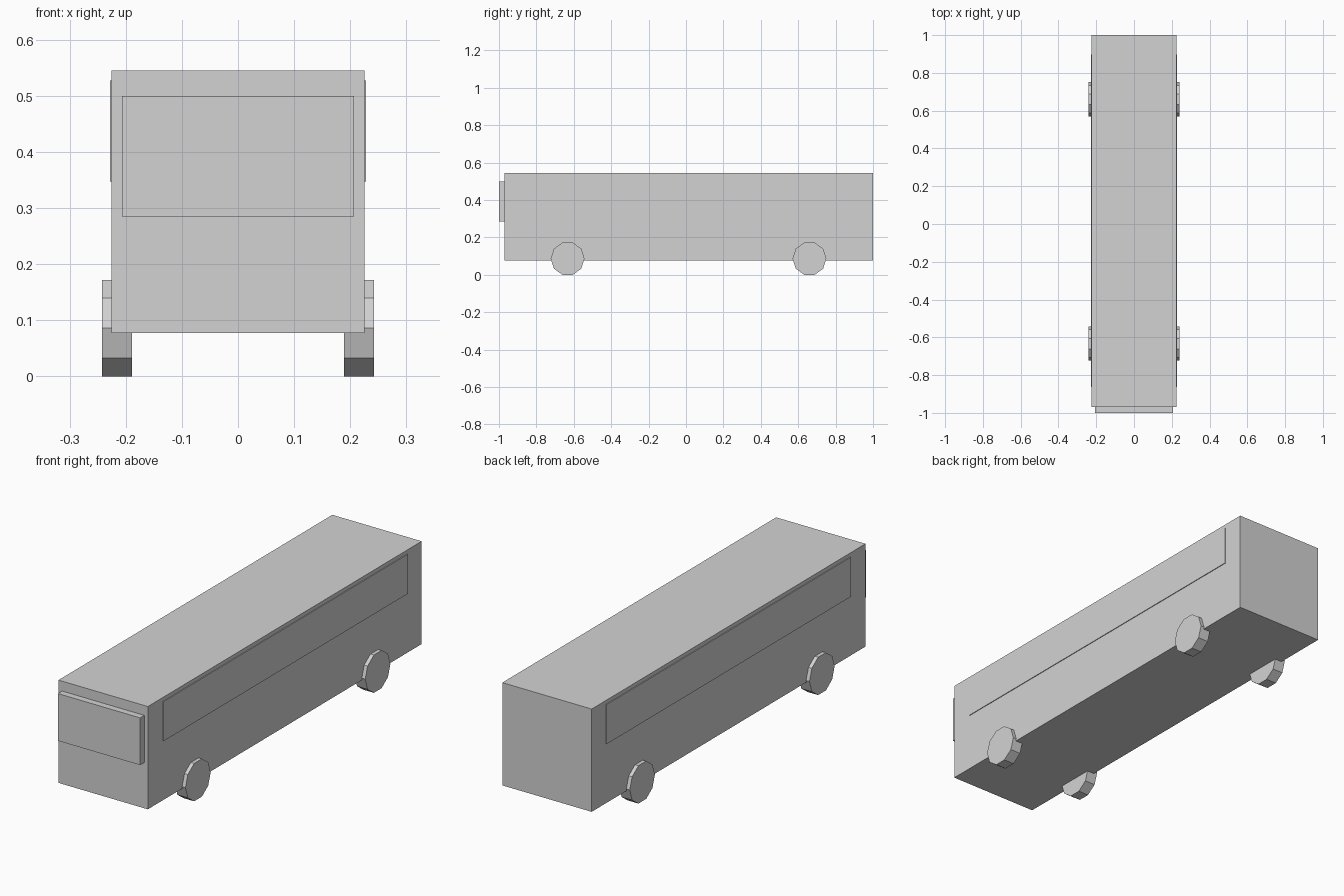
import bpy, math

if "Cube" in bpy.data.objects:
    bpy.data.objects.remove(bpy.data.objects["Cube"])

# single flat colour
grey = bpy.data.materials.new("light grey")
grey.diffuse_color = (0.65, 0.65, 0.65, 1)
grey.use_nodes = True
grey.node_tree.nodes["Principled BSDF"].inputs["Base Color"].default_value = grey.diffuse_color


def box(name, x, y, z):
    """Box from (min, max) ranges along each axis."""
    centre = [(a + b) / 2 for a, b in (x, y, z)]
    bpy.ops.mesh.primitive_cube_add(size=1, location=centre)
    ob = bpy.context.object
    ob.name = name
    ob.scale = [b - a for a, b in (x, y, z)]
    bpy.ops.object.transform_apply(location=False, rotation=False, scale=True)
    ob.data.materials.append(grey)
    return ob


def wheel(name, x, y):
    """Ten-sided wheel, flat side down, corners pointing front and back."""
    r = 0.0905
    bpy.ops.mesh.primitive_cylinder_add(
        vertices=10, radius=r, depth=0.053,
        location=(x, y, r * math.cos(math.radians(18))),
        rotation=(0, math.pi / 2, 0))
    ob = bpy.context.object
    ob.name = name
    bpy.ops.object.transform_apply(location=False, rotation=True, scale=False)
    ob.data.materials.append(grey)
    return ob


# main body and raised windscreen
box("body", (-0.225, 0.225), (-0.97, 1.0), (0.077, 0.545))
box("windscreen", (-0.207, 0.207), (-1.0, -0.97), (0.285, 0.5))

# long side window plates and wheels, both sides
for side, s in (("left", -1), ("right", 1)):
    box(side + "_window", sorted((s * 0.222, s * 0.2285)), (-0.862, 0.898), (0.347, 0.527))
    for end, y in (("front", -0.633), ("rear", 0.66)):
        wheel(f"{end}_{side}_wheel", s * 0.2155, y)
